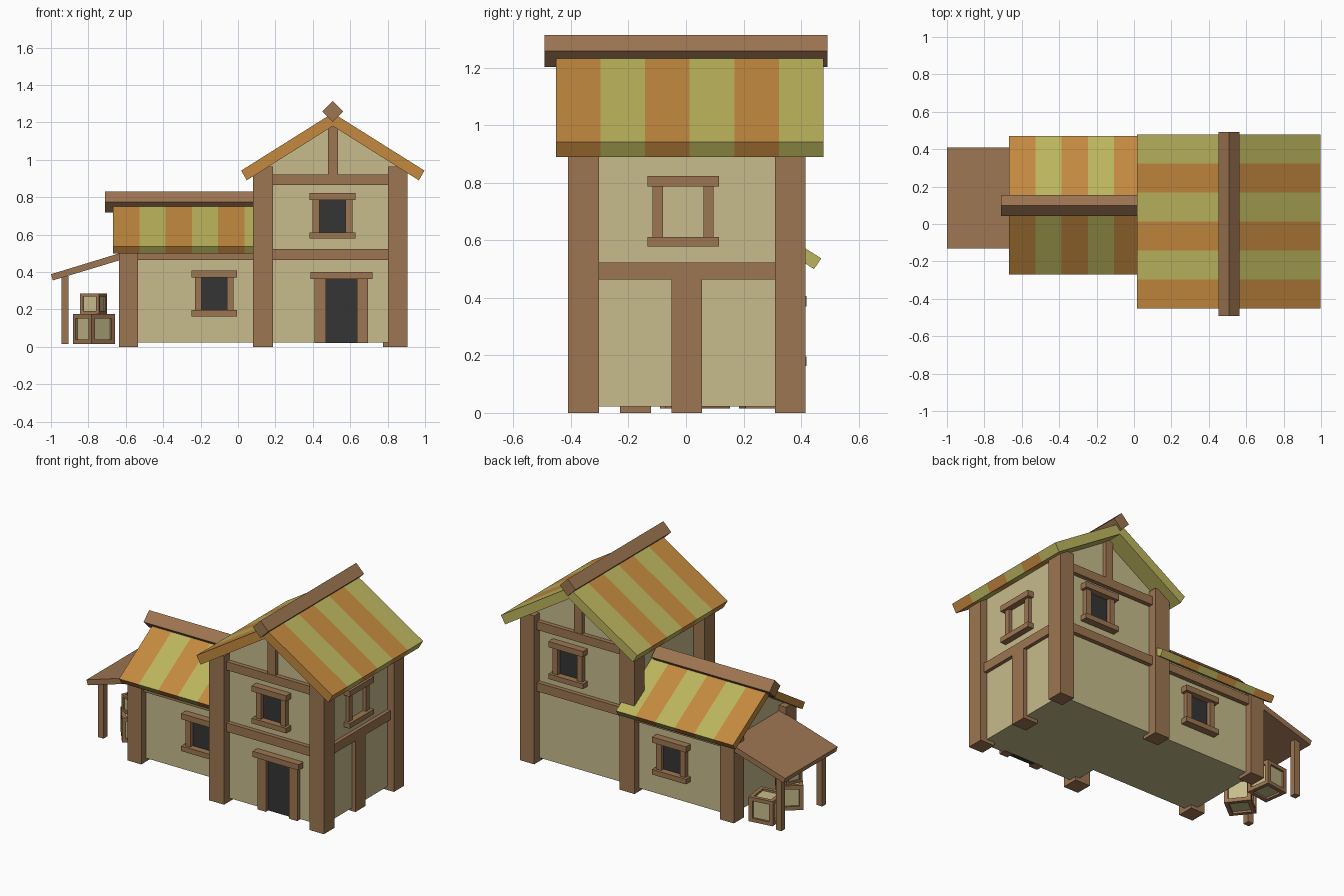
import bpy, bmesh
from math import radians
from mathutils import Matrix, Vector

if "Cube" in bpy.data.objects:
    bpy.data.objects.remove(bpy.data.objects["Cube"])


def material(name, r, g, b):
    m = bpy.data.materials.new(name)
    m.diffuse_color = (r, g, b, 1)
    m.use_nodes = True
    m.node_tree.nodes["Principled BSDF"].inputs["Base Color"].default_value = m.diffuse_color
    return m


WOOD = material("wood", .34, .18, .085)
PLASTER = material("plaster", .57, .50, .26)
ORANGE = material("orange_tile", .55, .25, .05)
OLIVE = material("olive_tile", .50, .46, .11)
DARK = material("dark_opening", .035, .035, .035)


def prism(name, pts, axis, a, b, mat):
    """Extrude a 2D profile (u, z) along x or y from a to b."""
    bm = bmesh.new()
    ends = []
    for t in (a, b):
        ends.append([bm.verts.new((t, u, z) if axis == 'x' else (u, t, z)) for u, z in pts])
    bm.faces.new(ends[0])
    bm.faces.new(ends[1])
    n = len(pts)
    for i in range(n):
        j = (i + 1) % n
        bm.faces.new((ends[0][i], ends[0][j], ends[1][j], ends[1][i]))
    bmesh.ops.recalc_face_normals(bm, faces=bm.faces)
    me = bpy.data.meshes.new(name)
    bm.to_mesh(me)
    bm.free()
    me.materials.append(mat)
    ob = bpy.data.objects.new(name, me)
    bpy.context.collection.objects.link(ob)
    return ob


def box(name, x, y, z, mat=WOOD):
    return prism(name, [(x[0], z[0]), (x[1], z[0]), (x[1], z[1]), (x[0], z[1])],
                 'y', y[0], y[1], mat)


def trim(name, side, wall, u, z, depth, mat=WOOD):
    """Box lying on a wall and standing out from it by depth."""
    out = -1 if side == 'front' else 1
    d = sorted((wall - out * .02, wall + out * depth))
    if side == 'right':
        return box(name, d, u, z, mat)
    return box(name, u, d, z, mat)


def opening(name, side, wall, c, z, half, jamb, lip, sill=True):
    trim(name + "_pane", side, wall, (c - half, c + half), z, .006, DARK)
    for s in (-1, 1):
        u = sorted((c + s * half, c + s * (half + jamb)))
        trim(name + "_jamb", side, wall, u, z, .03)
    w = half + jamb + lip
    trim(name + "_lintel", side, wall, (c - w, c + w), (z[1], z[1] + .037), .048)
    if sill:
        trim(name + "_sill", side, wall, (c - w, c + w), (z[0] - .033, z[0]), .048)


def striped_roof(name, axis, centre, eave_top, apex_top, eave_low, apex_low, start, end):
    step = (end - start) / 6
    for s in (-1, 1):
        pts = [(centre + s * eave_top[0], eave_top[1]), (centre, apex_top),
               (centre, apex_low), (centre + s * eave_low[0], eave_low[1])]
        for i in range(6):
            prism(name + "_stripe", pts, axis, start + i * step, start + (i + 1) * step,
                  OLIVE if i % 2 else ORANGE)


def ridge(name, axis, c, z, a, b, r=.056):
    prism(name, [(c - r, z), (c, z - r), (c + r, z), (c, z + r)], axis, a, b, WOOD)


def gabled(name, axis, c, half, eave, apex, a, b):
    prism(name, [(c - half, .022), (c + half, .022), (c + half, eave), (c, apex),
                 (c - half, eave)], axis, a, b, PLASTER)


TX, FRONT, BACK, RIGHT = .507, -.355, .36, .85

# Tower walls, corner posts and roof
gabled("tower_walls", 'y', TX, .35, .97, 1.2, FRONT, BACK)
for x in ((.08, .187), (.802, .905)):
    for y in ((-.41, -.303), (.31, .415)):
        box("tower_post", x, y, (0, .965))
striped_roof("tower_roof", 'y', TX, (.49, .942), 1.25, (.46, .89), 1.18, -.452, .478)
ridge("tower_ridge_beam", 'y', TX, 1.258, -.492, .492)

# Tower timber framing on front, back and right side
for side, wall in (('front', FRONT), ('back', BACK)):
    trim("lower_beam", side, wall, (.187, .802), (.465, .522), .028)
    trim("upper_beam", side, wall, (.187, .802), (.865, .92), .028)
    trim("gable_post", side, wall, (.48, .535), (.92, 1.21), .025)
trim("side_beam", 'right', RIGHT, (-.303, .31), (.463, .523), .03)
box("side_post", (.775, .88), (-.05, .055), (0, .463))

# Wing walls, posts, beams and roof
gabled("wing_walls", 'x', .095, .275, .55, .73, -.585, .16)
for y in ((-.23, -.122), (.31, .415)):
    box("wing_post", (-.635, -.535), y, (0, .55))
trim("wing_front_beam", 'front', -.18, (-.535, .12), (.465, .52), .028)
trim("wing_back_beam", 'back', .37, (-.535, .12), (.465, .52), .028)
striped_roof("wing_roof", 'x', .1, (.37, .537), .77, (.345, .5), .718, -.667, .175)
ridge("wing_ridge_beam", 'x', .1, .775, -.71, .14)

# Windows and door
opening("tower_front_window", 'front', FRONT, .505, (.612, .786), .07, .036, .018)
opening("tower_back_window", 'back', BACK, .58, (.612, .786), .07, .036, .018)
opening("tower_side_window", 'right', RIGHT, -.01, (.612, .786), .07, .036, .018)
opening("wing_front_window", 'front', -.18, -.127, (.196, .37), .068, .036, .018)
opening("wing_back_window", 'back', .37, -.17, (.196, .37), .068, .036, .018)
opening("door", 'front', FRONT, .553, (.02, .362), .083, .06, .022, sill=False)

# Lean-to roof on two thin posts
prism("lean_to_roof", [(-1, .388), (-.99, .355), (-.575, .48), (-.575, .518)],
      'y', -.13, .41, WOOD)
for y in (-.07, .35):
    box("lean_to_post", (-.945, -.905), (y - .02, y + .02), (.015, .378))


def crate(name, s, x, y, z, angle):
    """Cube of twelve bars around recessed panels, turned about z."""
    h, t, k = s / 2, s * .15, s / 2 - s * .08
    parts = [box(name + "_panels", (-k, k), (-k, k), (-k, k), PLASTER)]
    lo, hi, mid = (-h, -h + t), (h - t, h), (-h + t, h - t)
    for a in (lo, hi):
        for b in (lo, hi):
            parts += [box(name + "_bar", a, b, (-h, h)), box(name + "_bar", mid, a, b),
                      box(name + "_bar", a, mid, b)]
    for p in parts:
        p.matrix_world = Matrix.Translation(Vector((x, y, z + h))) @ Matrix.Rotation(radians(angle), 4, 'Z')


# Crates stacked under the lean-to
crate("front_crate", .16, -.77, .04, .015, 38)
crate("back_crate", .16, -.775, .275, .015, 8)
crate("top_crate", .11, -.773, .04, .175, -23)
